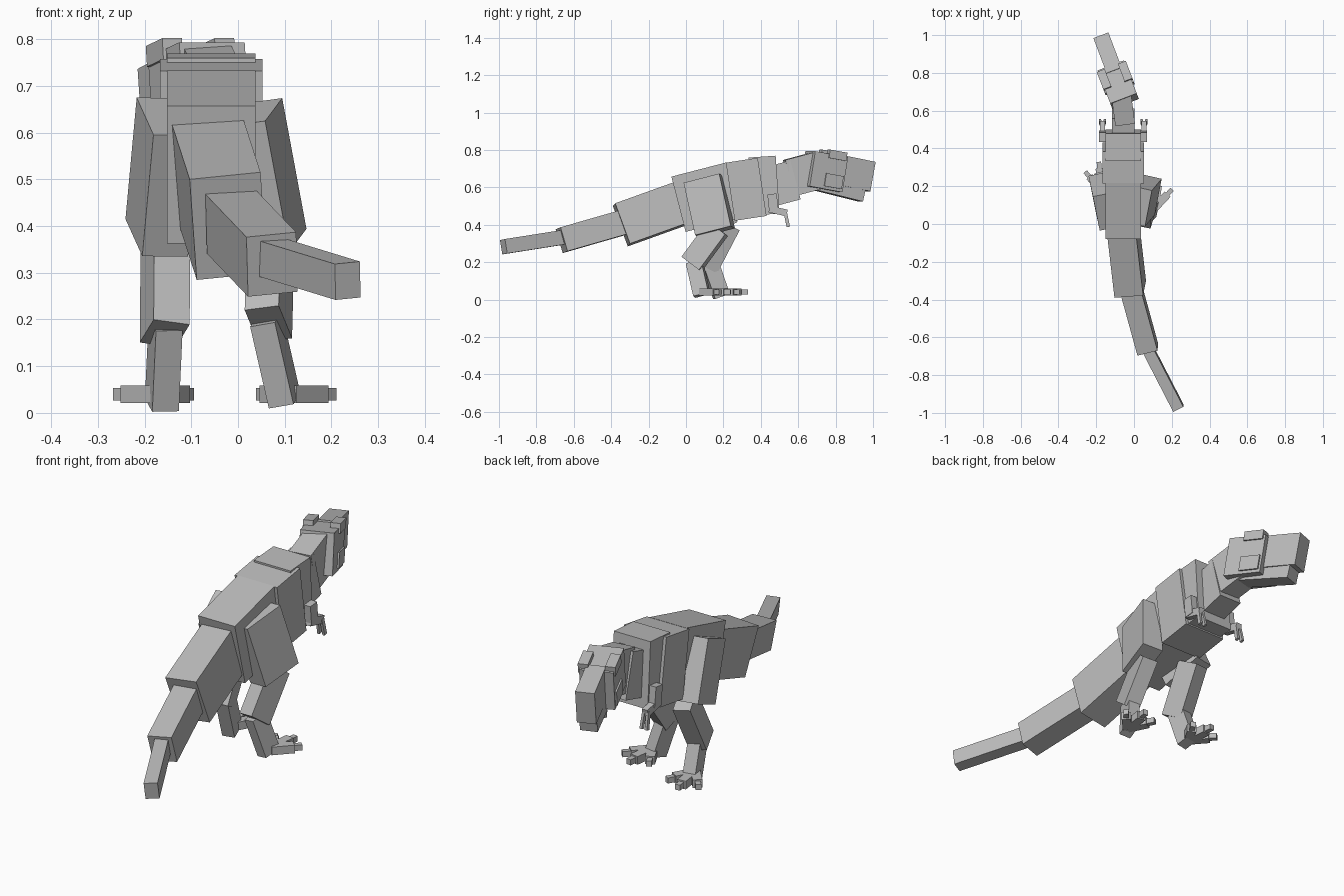
import bpy
import math
from mathutils import Vector, Matrix

cube = bpy.data.objects.get("Cube")
if cube:
    bpy.data.objects.remove(cube, do_unlink=True)

grey = bpy.data.materials.new("plain grey")
grey.use_nodes = True
colour = (.5, .5, .5, 1)
grey.diffuse_color = colour
grey.node_tree.nodes["Principled BSDF"].inputs["Base Color"].default_value = colour

UP = Vector((0, 0, 1))
FORWARD = Vector((0, 1, 0))
SIDES = (("left", 1), ("right", -1))


def box(name, start, end, width, height, toward=UP):
    """Block from start to end, with its height measured in the toward direction."""
    start, end = Vector(start), Vector(end)
    along = (end - start).normalized()
    across = along.cross(Vector(toward)).normalized()
    rotation = Matrix((across, along, across.cross(along))).transposed().to_4x4()
    size = Matrix.Diagonal((width, (end - start).length, height, 1))
    bpy.ops.mesh.primitive_cube_add(size=1)
    block = bpy.context.object
    block.name = name
    block.data.transform(rotation @ size)
    block.location = (start + end) / 2
    block.data.materials.append(grey)


# Tail, swinging to the left
lean = Vector((-.1, 0, 1))
box("tail_tip", (.235, -.975, .283), (.065, -.645, .335), width=.06, height=.078, toward=lean)
box("tail_middle", (.073, -.665, .318), (-.015, -.345, .41), width=.11, height=.133, toward=lean)
box("tail_base", (-.02, -.345, .4), (-.06, 0, .524), width=.153, height=.23, toward=lean)

# Body blocks along the spine
SPINE = -.057


def body_block(name, back, front, width, height):
    box(name, (SPINE, *back), (SPINE, *front), width, height)


body_block("hips", back=(-.04, .51), front=(.254, .586), width=.19, height=.305)
body_block("torso", back=(.237, .577), front=(.407, .603), width=.22, height=.314)
body_block("chest", back=(.345, .605), front=(.49, .615), width=.19, height=.31)
body_block("neck_base", back=(.45, .604), front=(.585, .64), width=.12, height=.215)
box("neck_top", (-.05, .55, .65), (-.07, .7, .69), width=.105, height=.2)

# Head, turned to the right and tipped down
nape = Vector((-.05, .65, .7))
brow_ridge = Vector((-.117, .825, .668))
box("skull", nape, brow_ridge, width=.15, height=.19)
box("snout", (-.1, .8, .696), (-.17, .985, .658), width=.085, height=.16)
box("jaw", (-.065, .69, .617), (-.153, .94, .555), width=.078, height=.062)
ahead = (brow_ridge - nape).normalized()
across = ahead.cross(UP).normalized()
above = across.cross(ahead)


def head_plate(name, out, rise, width, height):
    middle = nape + ahead * .13 + across * out + above * rise
    half = ahead * .05
    box(name, middle - half, middle + half, width, height, toward=above)


for side, sign in SIDES:
    head_plate(side + "_brow", out=sign * .06, rise=.095, width=.045, height=.045)
    head_plate(side + "_cheek", out=sign * .07, rise=-.045, width=.025, height=.07)

# Small arms with two fingers each
for side, sign in SIDES:
    x = SPINE + sign * .11
    box(side + "_upper_arm", (x, .46, .565), (x, .47, .47), width=.034, height=.05, toward=FORWARD)
    box(side + "_forearm", (x, .445, .485), (x, .54, .463), width=.028, height=.036)
    for spread in (-.01, .01):
        finger_x = x + spread
        box(side + "_finger", (finger_x, .53, .47), (finger_x + spread / 3, .547, .39),
            width=.012, height=.018, toward=FORWARD)


# Feet with three fanned toes and narrower claws
def foot(side, heel, turn, length=.1):
    for toe, spread in (("outer", -35), ("middle", 0), ("inner", 35)):
        angle = math.radians(turn + spread)
        direction = Vector((math.sin(angle), math.cos(angle), 0))
        reach = length * 1.2 if toe == "middle" else length
        knuckle = heel + direction * reach
        box(f"{side}_{toe}_toe", heel, knuckle, width=.042, height=.038)
        box(f"{side}_{toe}_claw", knuckle, knuckle + direction * .035, width=.024, height=.026)


# Legs in mid stride, each one turned outward
box("left_thigh", (.028, .093, .643), (.08, .155, .363), width=.1, height=.2, toward=(.2, 1, .2))
box("left_shin", (.07, .17, .38), (.065, .03, .19), width=.075, height=.12, toward=(.3, 1, -.7))
box("left_ankle", (.06, .045, .2), (.1, .085, .025), width=.055, height=.085, toward=(.2, 1, .2))
foot("left", Vector((.11, .085, .04)), turn=8)

box("right_thigh", (-.15, .065, .635), (-.174, .175, .375), width=.1, height=.2, toward=(-.2, 1, .4))
box("right_shin", (-.155, .23, .4), (-.157, .11, .17), width=.08, height=.11, toward=(-.3, 1, -.4))
box("right_ankle", (-.155, .13, .19), (-.163, .19, .017), width=.058, height=.085, toward=(-.2, 1, .3))
foot("right", Vector((-.17, .175, .04)), turn=-6)
